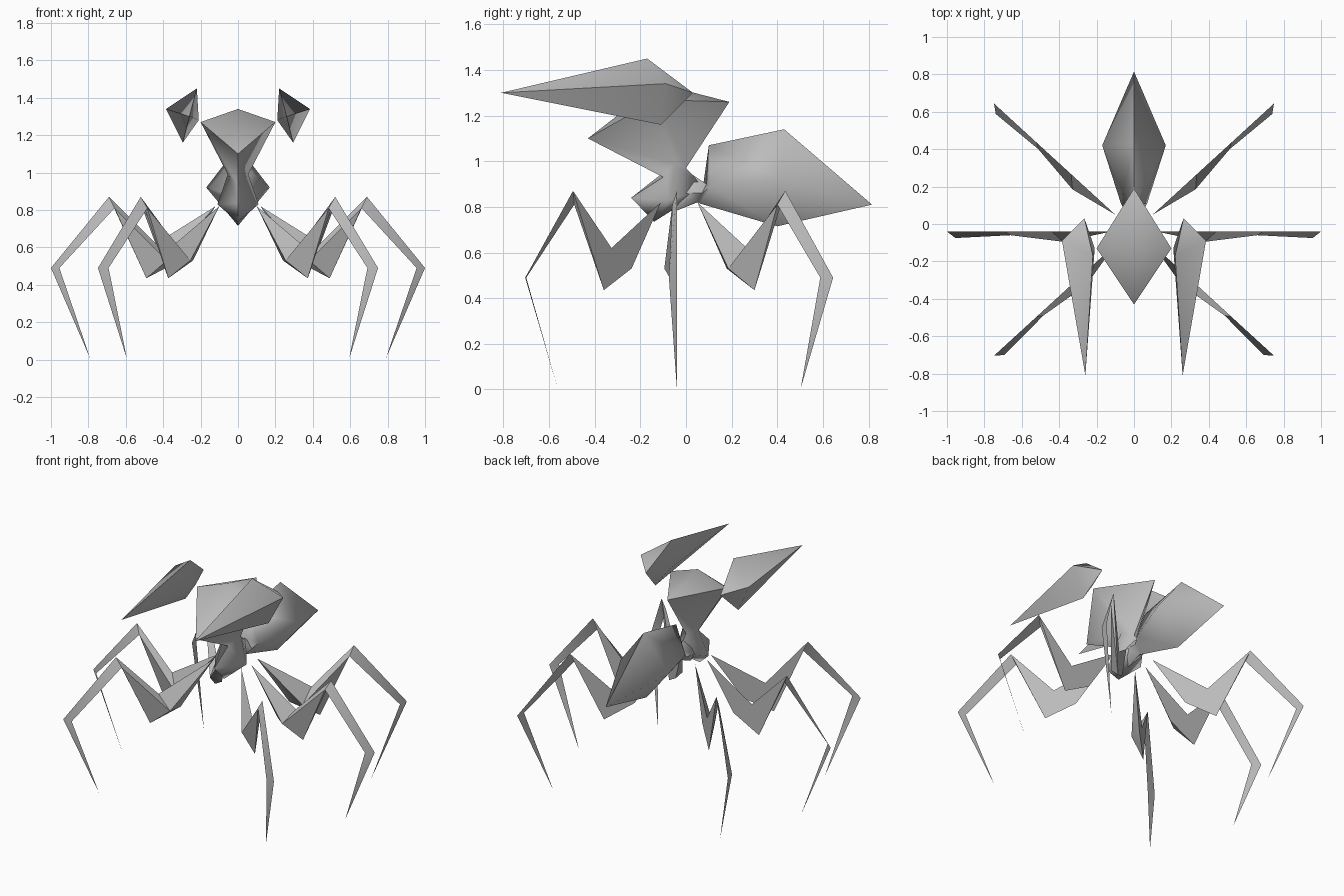
import bpy, bmesh, math
from mathutils import Vector, Matrix

if "Cube" in bpy.data.objects:
    bpy.data.objects.remove(bpy.data.objects["Cube"], do_unlink=True)

grey = bpy.data.materials.new("shell_grey")
grey.use_nodes = True
colour = (0.5, 0.5, 0.5, 1)
grey.diffuse_color = colour
grey.node_tree.nodes["Principled BSDF"].inputs["Base Color"].default_value = colour


def finish(name, bm, angle):
    """Turn a bmesh into a smooth shaded object."""
    bmesh.ops.recalc_face_normals(bm, faces=bm.faces)
    mesh = bpy.data.meshes.new(name)
    bm.to_mesh(mesh)
    bm.free()
    mesh.materials.append(grey)
    ob = bpy.data.objects.new(name, mesh)
    bpy.context.collection.objects.link(ob)
    bpy.ops.object.select_all(action="DESELECT")
    ob.select_set(True)
    bpy.context.view_layer.objects.active = ob
    bpy.ops.object.shade_smooth_by_angle(angle=math.radians(angle))
    return ob


def loft(name, start, rings, end, angle):
    """Pointed shell: a start point, four-cornered rings, an end point."""
    bm = bmesh.new()
    first, last = bm.verts.new(start), bm.verts.new(end)
    loops = [[bm.verts.new(p) for p in ring] for ring in rings]
    for i in range(4):
        j = (i + 1) % 4
        bm.faces.new((first, loops[0][i], loops[0][j]))
        for a, b in zip(loops, loops[1:]):
            bm.faces.new((a[i], b[i], b[j], a[j]))
        bm.faces.new((last, loops[-1][j], loops[-1][i]))
    return finish(name, bm, angle)


def ring(a, side, b):
    """Symmetric ring from two centre-line points (y, z) and one side point."""
    x, y, z = side
    return [(0, *a), (x, y, z), (0, *b), (-x, y, z)]


# Upright torso, narrowing to the neck and running into the thorax
loft("torso", (0, -0.12, 1.34), [
    ring((-0.43, 1.10), (0.2, -0.13, 1.27), (0.19, 1.26)),
    ring((-0.10, 0.93), (0.055, -0.05, 0.99), (0.0, 0.97)),
    ring((-0.24, 0.84), (0.11, -0.07, 0.83), (0.09, 0.88)),
], (0, -0.14, 0.735), 75)

# Abdomen, joined to the thorax by a thin waist
loft("abdomen", (0, -0.08, 0.86), [
    ring((0.0, 0.96), (0.06, 0.0, 0.86), (-0.05, 0.78)),
    ring((0.09, 0.90), (0.05, 0.07, 0.86), (0.05, 0.82)),
    ring((0.10, 1.07), (0.07, 0.11, 0.89), (0.06, 0.815)),
    ring((0.43, 1.14), (0.17, 0.42, 0.92), (0.40, 0.715)),
], (0, 0.815, 0.81), 75)

# Raised claws
CLAW = [(0.22, -0.17, 1.45), (0.385, -0.09, 1.34), (0.295, -0.11, 1.16), (0.21, -0.13, 1.28)]
for side, label in ((1, "left"), (-1, "right")):
    loft(label + "_claw", (side * 0.26, -0.81, 1.3),
         [[(side * x, y, z) for x, y, z in CLAW]],
         (side * 0.265, 0.03, 1.3), 75)

# One leg pattern: outward reach, sideways offset, height
LEG = {
    "hip": (0, 0, 0.82), "top": (0.32, 0, 0.62), "fin": (0.26, -0.055, 0.53),
    "under": (0.19, 0, 0.53), "elbow": (0.37, 0, 0.435), "knee": (0.57, 0, 0.87),
    "inner_knee": (0.54, -0.02, 0.81), "ankle": (0.88, 0, 0.49),
    "inner_ankle": (0.835, -0.035, 0.49), "toe": (0.67, 0, 0.005),
}
LEG_FACES = [
    "hip top fin", "hip fin under", "hip under top", "top under elbow",
    "under fin elbow", "elbow top knee", "elbow knee inner_knee",
    "elbow inner_knee fin", "top fin inner_knee knee",
    "knee ankle inner_ankle inner_knee", "ankle toe inner_ankle",
]


def leg(name, hip, turn, side):
    place = Matrix.Diagonal((side, 1, 1, 1)) @ Matrix.Translation((*hip, 0)) \
        @ Matrix.Rotation(math.radians(turn), 4, "Z")
    bm = bmesh.new()
    verts = {k: bm.verts.new(place @ Vector(p)) for k, p in LEG.items()}
    for face in LEG_FACES:
        bm.faces.new([verts[k] for k in face.split()])
    finish(name, bm, 50)


# Three pairs of legs
for part, hip, turn in (("front", (0.10, -0.11), -42.5),
                        ("middle", (0.12, -0.04), 0),
                        ("back", (0.10, 0.05), 42.5)):
    leg(part + "_left_leg", hip, turn, 1)
    leg(part + "_right_leg", hip, turn, -1)
